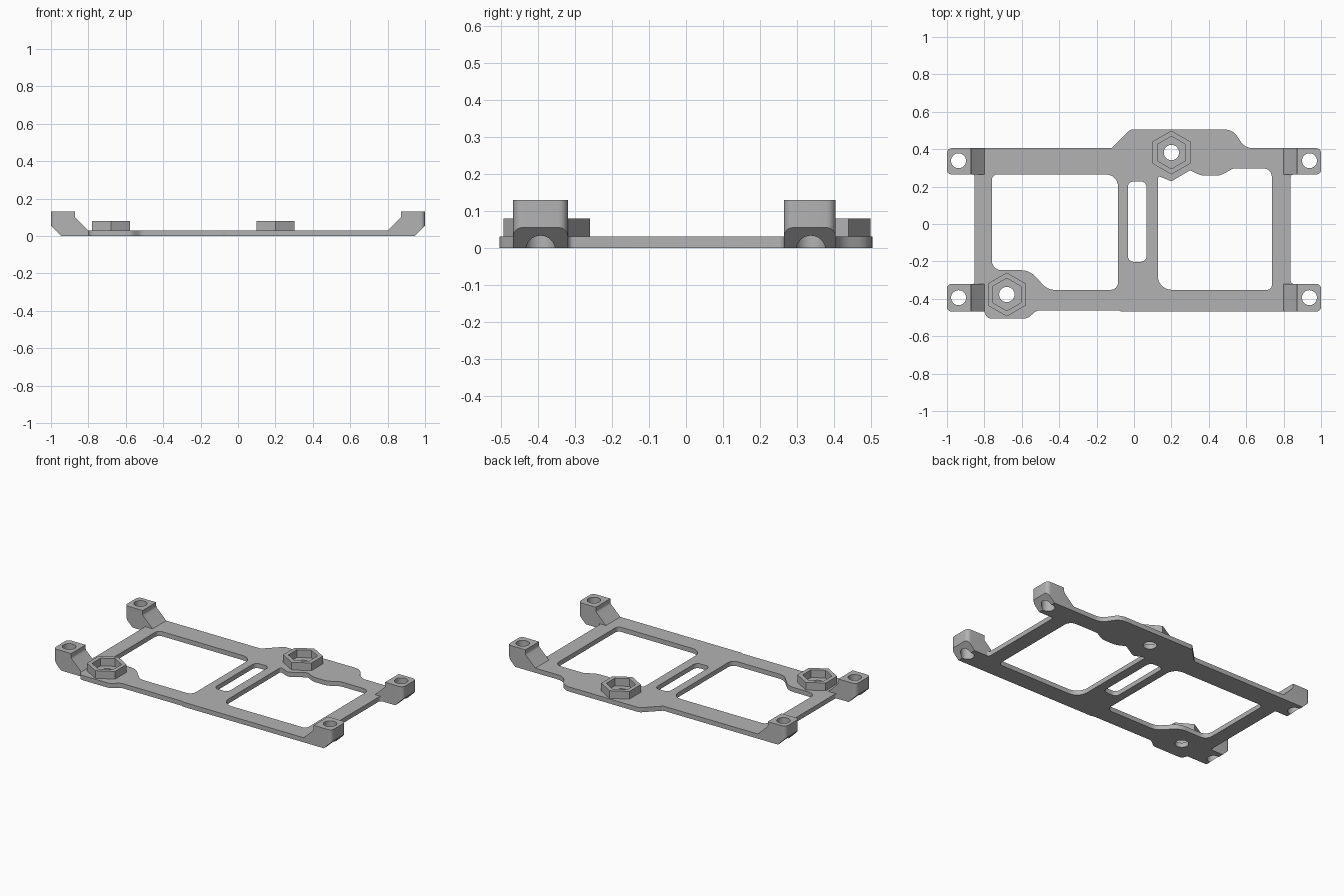
import bpy, bmesh, math
from mathutils import Matrix, Vector

if "Cube" in bpy.data.objects:
    bpy.data.objects.remove(bpy.data.objects["Cube"], do_unlink=True)

grey = bpy.data.materials.new("plain grey")
grey.use_nodes = True
grey.diffuse_color = (0.45, 0.45, 0.45, 1)
grey.node_tree.nodes["Principled BSDF"].inputs["Base Color"].default_value = grey.diffuse_color


def rounded(points, radius=0.0, steps=6):
    """Closed outline with filleted corners; a third value overrides the radius."""
    out = []
    for i, p in enumerate(points):
        r = p[2] if len(p) > 2 else radius
        here = Vector(p[:2])
        a = Vector(points[i - 1][:2]) - here
        b = Vector(points[(i + 1) % len(points)][:2]) - here
        angle = a.angle(b)
        if r == 0 or angle > math.pi - 0.02:
            out.append(here)
            continue
        cut = min(r / math.tan(angle / 2), a.length * 0.49, b.length * 0.49)
        r = cut * math.tan(angle / 2)
        centre = here + (a.normalized() + b.normalized()).normalized() * (r / math.sin(angle / 2))
        start = here + a.normalized() * cut - centre
        end = here + b.normalized() * cut - centre
        turn = math.atan2(start.x * end.y - start.y * end.x, start.dot(end))
        for k in range(steps + 1):
            out.append(centre + Matrix.Rotation(turn * k / steps, 2) @ start)
    return out


def circle(x, y, r, n=32, phase=0.0):
    return [Vector((x + r * math.cos(phase + math.tau * k / n),
                    y + r * math.sin(phase + math.tau * k / n))) for k in range(n)]


def prism(name, loops, low, high, upright=False):
    """Fill an outline with its holes and extrude it; upright runs it along y."""
    curve = bpy.data.curves.new(name, 'CURVE')
    curve.dimensions = '2D'
    curve.fill_mode = 'BOTH'
    curve.extrude = (high - low) / 2
    for loop in loops:
        spline = curve.splines.new('POLY')
        spline.points.add(len(loop) - 1)
        for point, co in zip(spline.points, loop):
            point.co = (co.x, co.y, 0, 1)
        spline.use_cyclic_u = True
    temp = bpy.data.objects.new(name + " outline", curve)
    bpy.context.collection.objects.link(temp)
    bpy.context.view_layer.update()
    mesh = bpy.data.meshes.new_from_object(
        temp.evaluated_get(bpy.context.evaluated_depsgraph_get()))
    bpy.data.objects.remove(temp, do_unlink=True)
    bpy.data.curves.remove(curve)
    bm = bmesh.new()
    bm.from_mesh(mesh)
    bmesh.ops.remove_doubles(bm, verts=bm.verts, dist=1e-5)
    shift = (low + high) / 2
    if upright:
        bmesh.ops.rotate(bm, verts=bm.verts, matrix=Matrix.Rotation(math.pi / 2, 3, 'X'))
    bmesh.ops.translate(bm, verts=bm.verts, vec=(0, shift, 0) if upright else (0, 0, shift))
    bmesh.ops.recalc_face_normals(bm, faces=bm.faces)
    bm.to_mesh(mesh)
    bm.free()
    mesh.name = name
    mesh.materials.clear()
    mesh.materials.append(grey)
    obj = bpy.data.objects.new(name, mesh)
    bpy.context.collection.objects.link(obj)
    return obj


def finish(obj):
    bpy.ops.object.select_all(action='DESELECT')
    obj.select_set(True)
    bpy.context.view_layer.objects.active = obj
    for mod in list(obj.modifiers):
        bpy.ops.object.modifier_apply(modifier=mod.name)
    bpy.ops.object.shade_smooth_by_angle(angle=math.radians(30))


THICK = 0.03
BACK, FRONT = (0.265, 0.405), (-0.468, -0.32)   # y spans of the feet
BOSSES = {"back_nut_boss": (0.2, 0.382), "front_nut_boss": (-0.68, -0.377)}

# Base plate
outline = rounded([
    (-0.8, 0.405), (-0.12, 0.405, 0.02), (-0.02, 0.505, 0.03), (0.53, 0.505, 0.08),
    (0.592, 0.405, 0.08), (0.8, 0.405),
    (0.8, 0.265), (0.872, 0.265), (0.837, 0.265, 0.03), (0.837, -0.32, 0.03), (0.872, -0.32),
    (0.8, -0.32), (0.8, -0.468), (-0.07, -0.468), (-0.08, -0.462),
    (-0.52, -0.462, 0.05), (-0.57, -0.505, 0.05), (-0.785, -0.505, 0.04), (-0.8, -0.468),
    (-0.8, -0.32), (-0.872, -0.32), (-0.853, -0.32, 0.03), (-0.853, 0.265, 0.03),
    (-0.872, 0.265), (-0.8, 0.265)])
left_window = rounded([
    (-0.76, 0.265, 0.03), (-0.085, 0.265, 0.065), (-0.085, -0.352, 0.04),
    (-0.46, -0.352, 0.08), (-0.56, -0.247, 0.1), (-0.76, -0.247, 0.05)])
right_window = rounded([
    (0.127, 0.258, 0.01), (0.2, 0.228, 0.02), (0.3, 0.287, 0.01), (0.36, 0.258, 0.1),
    (0.46, 0.258, 0.1), (0.53, 0.297, 0.04), (0.737, 0.297, 0.045),
    (0.737, -0.352, 0.025), (0.127, -0.352, 0.075)])
slot = rounded([(-0.033, 0.227), (0.067, 0.227), (0.067, -0.202), (-0.033, -0.202)], 0.03)
bolt_holes = [circle(x, y, 0.041) for x, y in BOSSES.values()]
finish(prism("base_plate", [outline, left_window, right_window, slot] + bolt_holes, 0, THICK))

# Hexagonal nut holders
for name, (x, y) in BOSSES.items():
    finish(prism(name, [circle(x, y, 0.117, 6, math.pi / 2),
                        circle(x, y, 0.087, 6, math.pi / 2)], THICK, 0.08))

# Raised corner feet: rounded footprint with a screw hole, trimmed to a side profile
for side, s in (("right", -1), ("left", 1)):
    for end, (y0, y1) in (("front", FRONT), ("back", BACK)):
        footprint = rounded([(s, y0, 0.025), (s, y1, 0.025), (s * 0.8, y1), (s * 0.8, y0)])
        hole = circle(s * 0.938, (y0 + y1) / 2 + (0.003 if end == "back" else 0), 0.04)
        foot = prism(f"{side}_{end}_foot", [footprint, hole], 0, 0.13)
        profile = rounded([(s * 1.1, 0.155), (s * 0.872, 0.155), (s * 0.872, 0.1, 0.02),
                           (s * 0.8, 0.03), (s * 0.75, 0.03), (s * 0.75, -0.1),
                           (s * 0.845, -0.1), (s * 1.1, 0.155)][:-1])
        trim = prism("foot_trim", [profile], y0 - 0.1, y1 + 0.1, upright=True)
        cut = foot.modifiers.new("trim", 'BOOLEAN')
        cut.operation, cut.solver, cut.object = 'INTERSECT', 'EXACT', trim
        finish(foot)
        bpy.data.objects.remove(trim, do_unlink=True)
